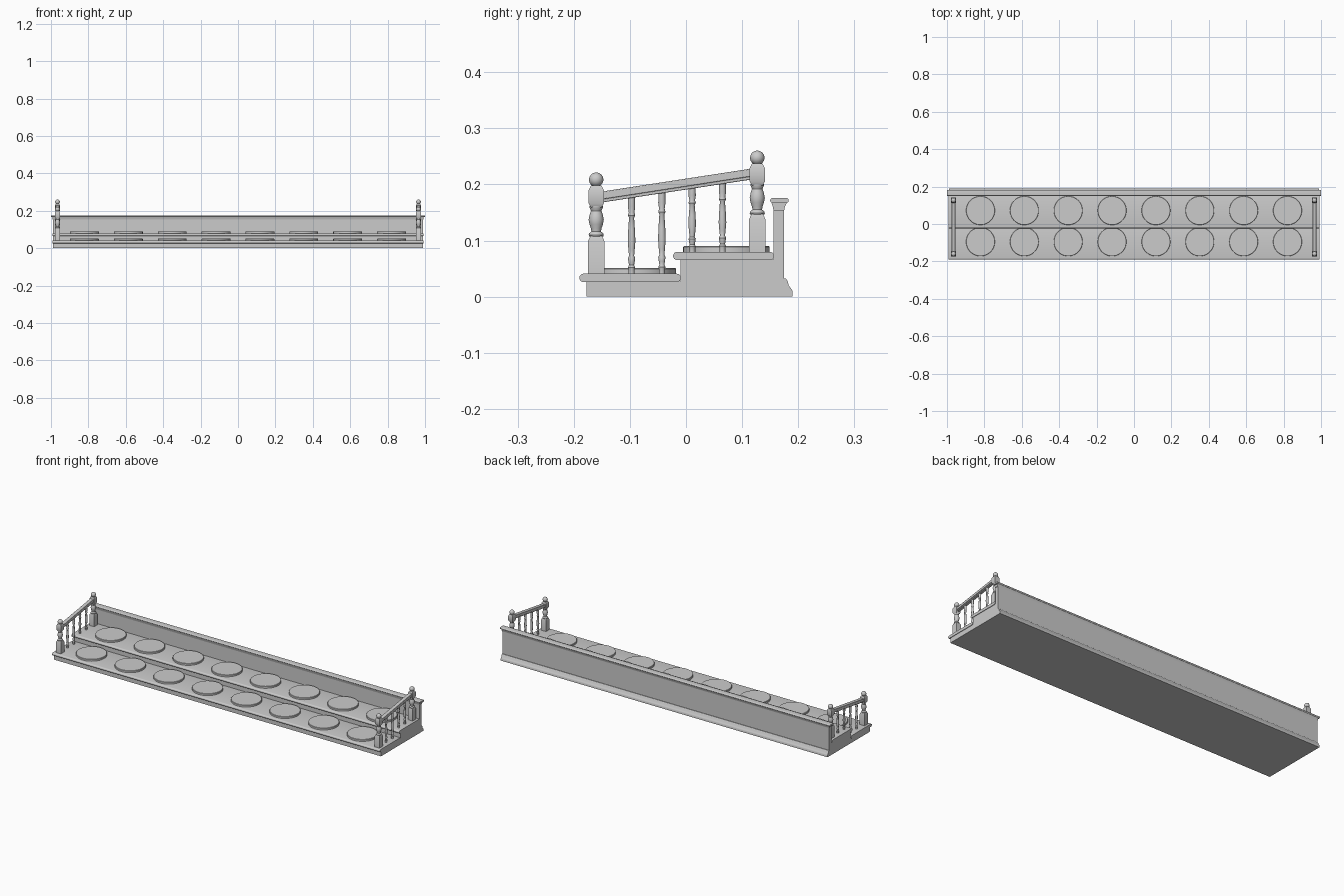
import bpy, bmesh
from math import sin, cos, pi, radians

if "Cube" in bpy.data.objects:
    bpy.data.objects.remove(bpy.data.objects["Cube"])


def finish(bm, name, bevel=0.0, smooth=True):
    bmesh.ops.recalc_face_normals(bm, faces=bm.faces)
    me = bpy.data.meshes.new(name)
    bm.to_mesh(me)
    bm.free()
    ob = bpy.data.objects.new(name, me)
    bpy.context.collection.objects.link(ob)
    if bevel:
        m = ob.modifiers.new("bevel", 'BEVEL')
        m.width, m.segments, m.limit_method = bevel, 2, 'ANGLE'
    if smooth:
        bpy.ops.object.select_all(action='DESELECT')
        ob.select_set(True)
        bpy.context.view_layer.objects.active = ob
        bpy.ops.object.shade_smooth_by_angle(angle=radians(35))
    return ob


def extrude_x(name, profile, half, cx=0.0, bevel=0.0):
    """Extrude a (y, z) outline along x."""
    bm = bmesh.new()
    f = bm.faces.new([bm.verts.new((cx - half, y, z)) for y, z in profile])
    r = bmesh.ops.extrude_face_region(bm, geom=[f])
    vs = [g for g in r['geom'] if isinstance(g, bmesh.types.BMVert)]
    bmesh.ops.translate(bm, verts=vs, vec=(2 * half, 0, 0))
    return finish(bm, name, bevel)


def lathe(bm, profile, pos, n=24, square=False):
    """Stack rings of (radius, height); square gives a four-sided block."""
    n = 4 if square else n
    k = 2 ** 0.5 if square else 1
    off = pi / 4 if square else 0
    rings = [[bm.verts.new((pos[0] + r * k * cos(off + 2 * pi * i / n),
                            pos[1] + r * k * sin(off + 2 * pi * i / n), pos[2] + z))
              for i in range(n)] for r, z in profile]
    for a, b in zip(rings, rings[1:]):
        for i in range(n):
            bm.faces.new((a[i], a[(i + 1) % n], b[(i + 1) % n], b[i]))
    bm.faces.new(rings[0][::-1])
    bm.faces.new(rings[-1])


def rounded(y0, y1, z0, z1, n=8):
    """Board outline with rounded noses."""
    r, zc = (z1 - z0) / 2, (z0 + z1) / 2
    pts = [(y1 - r + r * cos(a), zc + r * sin(a)) for a in [-pi / 2 + pi * i / n for i in range(n + 1)]]
    return pts + [(y0 + r - r * cos(a), zc - r * sin(a)) for a in [-pi / 2 + pi * i / n for i in range(n + 1)]]


# stepped body
extrude_x("stepped_body", [(-0.177, 0), (0.157, 0), (0.157, 0.066), (-0.01, 0.066),
                           (-0.01, 0.028), (-0.177, 0.028)], 0.99)

# treads
extrude_x("lower_tread", rounded(-0.19, -0.009, 0.026, 0.041), 0.993)
extrude_x("upper_tread", rounded(-0.023, 0.157, 0.065, 0.08), 0.993)

# back board, its moulding and cap
extrude_x("back_board", [(0.156, 0), (0.175, 0), (0.175, 0.16), (0.156, 0.16)], 0.99)
extrude_x("cap_moulding", [(0.156, 0.154), (0.175, 0.154), (0.1765, 0.161), (0.180, 0.168),
                           (0.152, 0.168), (0.1545, 0.161)], 0.993)
extrude_x("back_cap", rounded(0.150, 0.183, 0.167, 0.176), 1.0)

# skirting behind
extrude_x("back_skirting", [(0.174, 0), (0.19, 0), (0.19, 0.010), (0.187, 0.015), (0.183, 0.020),
                            (0.181, 0.028), (0.178, 0.032), (0.174, 0.032)], 0.99)

# round display discs on both steps
for row, (y, z) in {"lower": (-0.095, 0.041), "upper": (0.072, 0.08)}.items():
    for i in range(8):
        bm = bmesh.new()
        lathe(bm, [(0.077, -0.001), (0.077, 0.0085), (0.0755, 0.0105)], ((i - 3.5) * 0.2345, y, z), n=64)
        finish(bm, f"{row}_disc_{i + 1}")

NEWEL = [(0.0125, 0.066), (0.0135, 0.069), (0.0125, 0.072), (0.0085, 0.075), (0.0095, 0.081),
         (0.012, 0.088), (0.0135, 0.096), (0.012, 0.104), (0.0095, 0.112), (0.0105, 0.115),
         (0.012, 0.118), (0.012, 0.121)]
BALL = [(max(0.0005, 0.0128 * sin(pi * i / 14)), 0.1675 - 0.0128 * cos(pi * i / 14)) for i in range(15)]
# baluster: radius, fraction of height
BALUSTER = [(0.0055, 0), (0.0055, 0.06), (0.0065, 0.08), (0.0045, 0.11), (0.0055, 0.15), (0.0065, 0.2),
            (0.0045, 0.23), (0.0055, 0.3), (0.0068, 0.42), (0.006, 0.56), (0.0045, 0.72),
            (0.0065, 0.75), (0.005, 0.79), (0.0065, 0.86), (0.006, 1)]


def rail_z(y):
    return 0.188 + (y + 0.146) * 0.04 / 0.261


for side, x in (("left", -0.965), ("right", 0.965)):
    # newel posts: square foot, turned shaft, chamfered block and ball
    for end, y, z in (("front", -0.16, 0.041), ("back", 0.127, 0.08)):
        bm = bmesh.new()
        lathe(bm, [(0.0145, -0.001), (0.0145, 0.058), (0.0105, 0.067)], (x, y, z), square=True)
        lathe(bm, NEWEL, (x, y, z))
        lathe(bm, [(0.0095, 0.118), (0.0135, 0.125), (0.0135, 0.149), (0.0095, 0.157)], (x, y, z), square=True)
        lathe(bm, BALL, (x, y, z))
        finish(bm, f"{side}_{end}_newel")
    # sloping handrail in two layers
    a, b = -0.155, 0.122
    for nm, top, low, half in (("handrail", 0, 0.014, 0.010), ("rail_fillet", 0.0135, 0.0195, 0.0075)):
        extrude_x(f"{side}_{nm}", [(a, rail_z(a) - top), (a, rail_z(a) - low),
                                   (b, rail_z(b) - low), (b, rail_z(b) - top)], half, x, 0.0015)
    # turned balusters
    for i, (y, z) in enumerate(((-0.097, 0.041), (-0.043, 0.041), (0.011, 0.08), (0.065, 0.08))):
        h = rail_z(y) - 0.016 - z
        bm = bmesh.new()
        lathe(bm, [(r, t * h) for r, t in BALUSTER], (x, y, z), n=16)
        finish(bm, f"{side}_baluster_{i + 1}")
